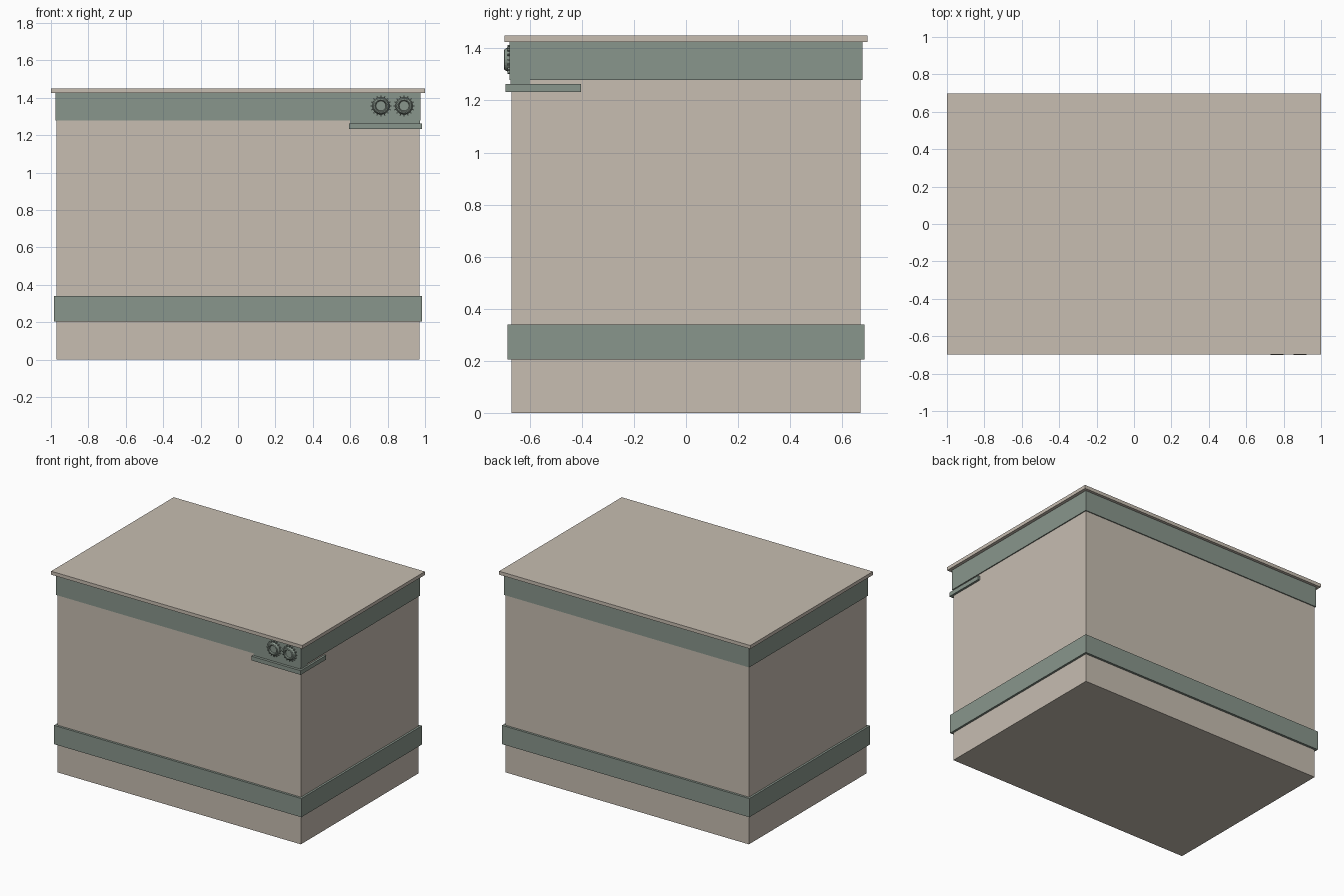
import bpy, bmesh, math
from mathutils import Matrix

if "Cube" in bpy.data.objects:
    bpy.data.objects.remove(bpy.data.objects["Cube"])


def material(name, rgb):
    m = bpy.data.materials.new(name)
    m.diffuse_color = (*rgb, 1)
    m.use_nodes = True
    m.node_tree.nodes["Principled BSDF"].inputs["Base Color"].default_value = m.diffuse_color
    return m


beige = material("warm beige", (0.57, 0.51, 0.44))
green = material("grey green", (0.25, 0.305, 0.262))


def finish(name, bm, mat):
    bmesh.ops.recalc_face_normals(bm, faces=bm.faces)
    me = bpy.data.meshes.new(name)
    bm.to_mesh(me)
    bm.free()
    me.materials.append(mat)
    ob = bpy.data.objects.new(name, me)
    bpy.context.collection.objects.link(ob)
    return ob


def box(name, x, y, z, mat):
    bm = bmesh.new()
    bmesh.ops.create_cube(bm, size=1)
    lo = (x[0], y[0], z[0])
    hi = (x[1], y[1], z[1])
    for v in bm.verts:
        v.co = [(a + b) / 2 + c * (b - a) for a, b, c in zip(lo, hi, v.co)]
    return finish(name, bm, mat)


def dial(name, cx, cz, profile, mat, sides=24):
    # lathe a (radius, y) profile around the y axis, then cap it
    bm = bmesh.new()
    rings = []
    for r, y in profile:
        rings.append([bm.verts.new((cx + r * math.cos(i * math.tau / sides), y,
                                    cz + r * math.sin(i * math.tau / sides)))
                      for i in range(sides)])
    for a, b in zip(rings, rings[1:]):
        for i in range(sides):
            j = (i + 1) % sides
            bm.faces.new((a[i], a[j], b[j], b[i]))
    bm.faces.new(rings[0])
    bm.faces.new(rings[-1])
    return finish(name, bm, mat)


# cabinet, bands and lid
box("cabinet_body", (-0.97, 0.97), (-0.67, 0.67), (0, 1.425), beige)
box("lower_band", (-0.985, 0.985), (-0.686, 0.686), (0.205, 0.34), green)
box("upper_band", (-0.977, 0.977), (-0.677, 0.677), (1.278, 1.425), green)
box("lid", (-1, 1), (-0.697, 0.697), (1.425, 1.45), beige)

# control corner
box("control_panel", (0.6, 0.972), (-0.675, -0.6), (1.25, 1.29), green)
box("corner_ledge", (0.593, 0.985), (-0.694, -0.403), (1.233, 1.263), green)

# two round dials with a ring of tick studs
for k, cx in enumerate((0.764, 0.888)):
    cz = 1.357
    dial(f"dial_{k + 1}", cx, cz,
         [(0.046, -0.67), (0.046, -0.686), (0.040, -0.697), (0.033, -0.70),
          (0.029, -0.698), (0.026, -0.688)], green)
    bm = bmesh.new()
    for i in range(16):
        a = i * math.tau / 16
        mat = (Matrix.Translation((cx, -0.679, cz)) @ Matrix.Rotation(a, 4, 'Y')
               @ Matrix.Translation((0.050, 0, 0)) @ Matrix.Diagonal((0.012, 0.014, 0.006, 1)))
        bmesh.ops.create_cube(bm, size=1, matrix=mat)
    finish(f"dial_ticks_{k + 1}", bm, green)
